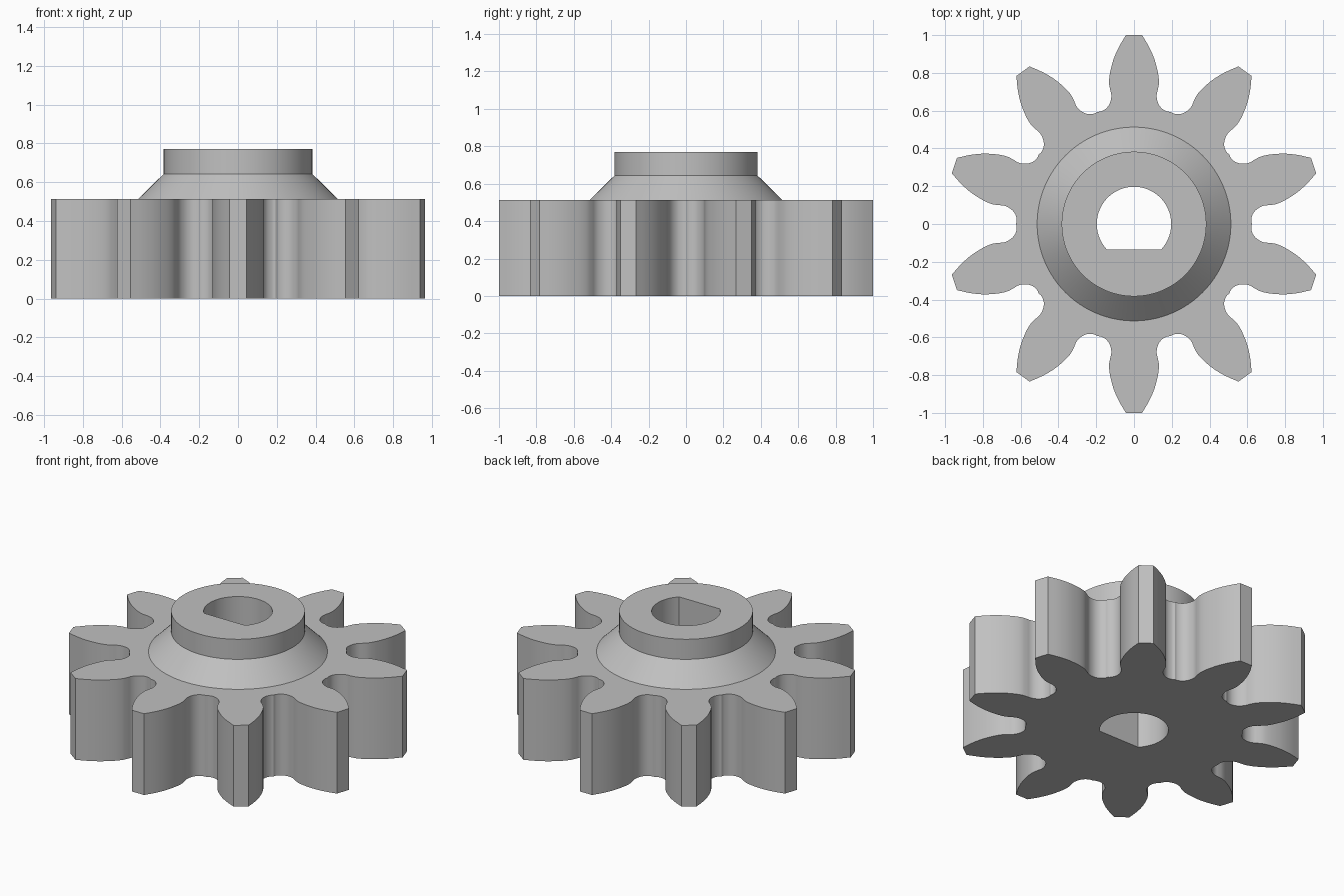
import bpy
import bmesh
from math import pi, sin, cos, asin, radians
from mathutils import Vector, Matrix

cube = bpy.data.objects.get("Cube")
if cube:
    bpy.data.objects.remove(cube, do_unlink=True)

TEETH = 10
GEAR_TOP, COLLAR_LOW, COLLAR_TOP = 0.514, 0.643, 0.77
CONE_R, COLLAR_R = 0.513, 0.383
BORE_R, BORE_FLAT = 0.197, -0.135

# Half of one tooth, from tip corner to the middle of the root
FLANK = [(0.043, 1.0), (0.081, 0.935), (0.109, 0.87), (0.127, 0.80),
         (0.132, 0.75), (0.127, 0.715), (0.121, 0.69), (0.121, 0.665),
         (0.13, 0.635), (0.149, 0.61), (0.175, 0.596), (0.193, 0.594)]


def smooth_path(points, steps=4):
    """Catmull-Rom curve through the points."""
    p = [Vector(q) for q in points]
    p = [2 * p[0] - p[1]] + p + [2 * p[-1] - p[-2]]
    out = []
    for a, b, c, d in zip(p, p[1:], p[2:], p[3:]):
        for i in range(steps):
            t = i / steps
            out.append(0.5 * (2 * b + (c - a) * t + (2 * a - 5 * b + 4 * c - d) * t * t
                              + (3 * b - a - 3 * c + d) * t ** 3))
    return out + [p[-2]]


def gear_outline():
    right = smooth_path(FLANK)
    left = [Vector((-v.x, v.y)) for v in reversed(right)]
    tooth = left + right[:-1]
    return [Matrix.Rotation(-2 * pi * k / TEETH, 2) @ v
            for k in range(TEETH) for v in tooth]


def circle(r, n=96):
    return [Vector((r * cos(2 * pi * i / n), r * sin(2 * pi * i / n))) for i in range(n)]


def d_bore(n=64):
    start = asin(BORE_FLAT / BORE_R)
    sweep = pi - 2 * start
    return [Vector((BORE_R * cos(start + sweep * i / n), BORE_R * sin(start + sweep * i / n)))
            for i in range(n + 1)]


bm = bmesh.new()


def ring(outline, z):
    verts = [bm.verts.new((v.x, v.y, z)) for v in outline]
    edges = [bm.edges.new((a, b)) for a, b in zip(verts, verts[1:] + verts[:1])]
    return verts, edges


def wall(low, high):
    a, b = low[0], high[0]
    for i in range(len(a)):
        j = (i + 1) % len(a)
        bm.faces.new((a[i], a[j], b[j], b[i]))


def flat_face(outer, inner):
    bmesh.ops.triangle_fill(bm, edges=outer[1] + inner[1], use_beauty=True)


# Cross-section rings
gear_low, gear_high = ring(gear_outline(), 0), ring(gear_outline(), GEAR_TOP)
cone_low = ring(circle(CONE_R), GEAR_TOP)
collar_low = ring(circle(COLLAR_R), COLLAR_LOW)
collar_high = ring(circle(COLLAR_R), COLLAR_TOP)
bore_low, bore_high = ring(d_bore(), 0), ring(d_bore(), COLLAR_TOP)

# Toothed rim, sloped hub, collar and bore walls
for low, high in ((gear_low, gear_high), (cone_low, collar_low),
                  (collar_low, collar_high), (bore_low, bore_high)):
    wall(low, high)

# Underside, shoulder and collar top
for outer, inner in ((gear_low, bore_low), (gear_high, cone_low), (collar_high, bore_high)):
    flat_face(outer, inner)

bmesh.ops.recalc_face_normals(bm, faces=bm.faces)
mesh = bpy.data.meshes.new("pinion_gear")
bm.to_mesh(mesh)
bm.free()
gear = bpy.data.objects.new("pinion_gear", mesh)
bpy.context.collection.objects.link(gear)

# Plain grey
grey = bpy.data.materials.new("plain_grey")
grey.use_nodes = True
colour = (0.53, 0.53, 0.53, 1)
grey.diffuse_color = colour
grey.node_tree.nodes["Principled BSDF"].inputs["Base Color"].default_value = colour
mesh.materials.append(grey)

bpy.ops.object.select_all(action='DESELECT')
gear.select_set(True)
bpy.context.view_layer.objects.active = gear
bpy.ops.object.shade_smooth_by_angle(angle=radians(30))
